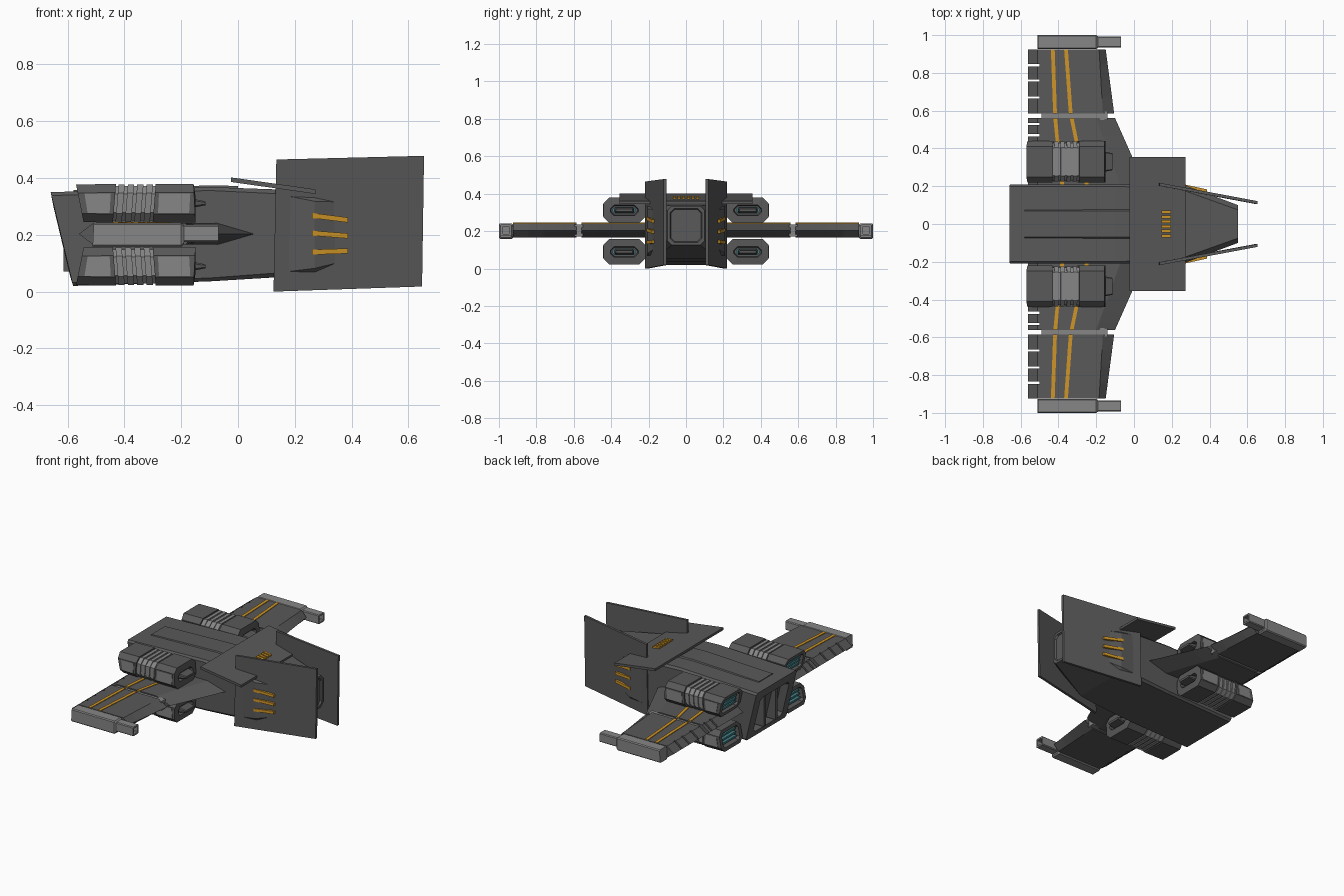
import bpy, bmesh

def material(name, r, g, b):
    m = bpy.data.materials.new(name)
    m.diffuse_color = (r, g, b, 1)
    return m

DARK = material("dark_hull", 0.10, 0.10, 0.10)
LIGHT = material("light_metal", 0.24, 0.24, 0.24)
GOLD = material("gold_paint", 0.62, 0.30, 0.02)
TEAL = material("teal_glow", 0.06, 0.22, 0.25)

def loft(name, rings, mat=DARK, mirror=False):
    """Skin a list of equal-length point rings and cap both ends."""
    bm = bmesh.new()
    vs = [[bm.verts.new(p) for p in r] for r in rings]
    n = len(vs[0])
    for a, b in zip(vs, vs[1:]):
        for i in range(n):
            bm.faces.new((a[i], a[(i + 1) % n], b[(i + 1) % n], b[i]))
    bm.faces.new(vs[0])
    bm.faces.new(vs[-1])
    bmesh.ops.remove_doubles(bm, verts=bm.verts[:], dist=1e-5)
    bmesh.ops.recalc_face_normals(bm, faces=bm.faces[:])
    me = bpy.data.meshes.new(name)
    bm.to_mesh(me)
    bm.free()
    me.materials.append(mat)
    ob = bpy.data.objects.new(name, me)
    bpy.context.collection.objects.link(ob)
    if mirror:
        m = ob.modifiers.new("mirror", 'MIRROR')
        m.use_axis = (False, True, False)
        m.use_mirror_merge = False
    return ob

def sec(x, yc, zc, hy, hz, c, slant=0.0):
    """Chamfered rectangle across x; slant shifts x with height."""
    pts = [(hy, hz - c), (hy - c, hz), (c - hy, hz), (-hy, hz - c),
           (-hy, c - hz), (c - hy, -hz), (hy - c, -hz), (hy, c - hz)]
    return [(x + slant * z, yc + y, zc + z) for y, z in pts]

def box(name, x0, x1, y0, y1, z0, z1, mat=DARK, mirror=False):
    ring = lambda x: [(x, y0, z0), (x, y1, z0), (x, y1, z1), (x, y0, z1)]
    return loft(name, [ring(x0), ring(x1)], mat, mirror)

# Fuselage with recessed slanted stern and tapered nose
loft("fuselage", [
    sec(-0.57, 0, 0.175, 0.14, 0.11, 0.02, -0.24),
    sec(-0.62, 0, 0.175, 0.15, 0.12, 0.02, -0.24),
    sec(-0.62, 0, 0.185, 0.21, 0.165, 0.012, -0.24),
    sec(-0.10, 0, 0.202, 0.21, 0.166, 0.012),
    sec(0.13, 0, 0.205, 0.21, 0.155, 0.015),
    sec(0.27, 0, 0.200, 0.205, 0.148, 0.03),
    sec(0.55, 0, 0.230, 0.10, 0.105, 0.025),
    sec(0.55, 0, 0.230, 0.085, 0.09, 0.02),
    sec(0.54, 0, 0.230, 0.08, 0.085, 0.02)])
box("stern_rib", -0.615, -0.55, 0.05, 0.07, 0.07, 0.29, DARK, True)
loft("spine_panel", [
    [(x, -0.09, z - 0.02), (x, 0.09, z - 0.02), (x, 0.07, z), (x, -0.07, z)]
    for x, z in ((-0.58, 0.357), (-0.10, 0.374), (0.0, 0.372))])

# Wide roof plate over the cockpit
loft("roof_plate", [
    [(x, -0.355, z - 0.016), (x, 0.355, z - 0.016), (x, 0.355, z), (x, -0.355, z)]
    for x, z in ((-0.025, 0.402), (0.272, 0.36))])
for i in range(6):
    y = -0.0625 + i * 0.025
    loft("roof_vent", [
        [(x, y - 0.008, z - 0.02), (x, y + 0.008, z - 0.02), (x, y + 0.008, z), (x, y - 0.008, z)]
        for x, z in ((0.145, 0.388), (0.195, 0.381))], GOLD)

# Large toed-in side shields
loft("side_shield", [
    [(0.125, y0, 0.0), (0.135, y0, 0.465), (0.655, y1, 0.478), (0.648, y1, 0.018)]
    for y0, y1 in ((0.202, 0.105), (0.218, 0.121))], DARK, True)
for z0, z1 in ((0.268, 0.252), (0.206, 0.196), (0.139, 0.143)):
    loft("side_vent", [
        [(x, yi, z - 0.009), (x, yo, z - 0.009), (x, yo, z + 0.009), (x, yi, z + 0.009)]
        for x, yi, yo, z in ((0.26, 0.17, 0.211, z0), (0.387, 0.14, 0.183, z1))], GOLD, True)

# Wings: wedge-edged sections with notched trailing edge
def wing_ring(y, xt, xl, bevel, h=0.038, zc=0.203):
    xa = max(-0.51, xt)
    return [(xt, y, zc), (xa, y, zc + h), (xl - bevel, y, zc + h),
            (xl, y, zc), (xl - bevel, y, zc - h), (xa, y, zc - h)]

def wing(name, y0, y1, xl0, xl1, b0, b1, notches):
    stations = [(y0, -0.56)]
    for n in notches:
        stations += [(n - 0.006, -0.56), (n - 0.006, -0.50), (n + 0.006, -0.50), (n + 0.006, -0.56)]
    stations.append((y1, -0.56))
    rings = []
    for y, xt in stations:
        t = (y - y0) / (y1 - y0)
        rings.append(wing_ring(y, xt, xl0 + t * (xl1 - xl0), b0 + t * (b1 - b0)))
    loft(name, rings, DARK, True)

wing("inner_wing", 0.20, 0.56, 0.06, -0.10, 0.13, 0.10, (0.47, 0.53))
wing("outer_wing", 0.585, 0.925, -0.105, -0.15, 0.06, 0.035, (0.67, 0.76, 0.84))
box("wing_joint", -0.49, -0.14, 0.55, 0.595, 0.172, 0.234, LIGHT, True)

# Gold stripes on the wing tops
for path in (((0.21, -0.38), (0.44, -0.405), (0.56, -0.417)),
             ((0.585, -0.418), (0.925, -0.43)),
             ((0.21, -0.25), (0.44, -0.305), (0.56, -0.33)),
             ((0.585, -0.335), (0.925, -0.36))):
    loft("wing_stripe", [
        [(x - 0.01, y, 0.235), (x + 0.01, y, 0.235), (x + 0.01, y, 0.245), (x - 0.01, y, 0.245)]
        for y, x in path], GOLD, True)

# Wing tip blocks with hollow square barrels
loft("wing_tip", [sec(-0.51, 0.963, 0.2, 0.037, 0.042, 0.006, 0.05),
                  sec(-0.20, 0.963, 0.2, 0.037, 0.042, 0.006),
                  sec(-0.19, 0.963, 0.2, 0.03, 0.034, 0.006)], LIGHT, True)
loft("tip_barrel", [sec(-0.20, 0.963, 0.205, 0.029, 0.03, 0.005),
                    sec(-0.068, 0.963, 0.205, 0.029, 0.03, 0.005),
                    sec(-0.068, 0.963, 0.205, 0.019, 0.02, 0.004),
                    sec(-0.12, 0.963, 0.205, 0.019, 0.02, 0.004)], LIGHT, True)

# Engine pods, above (s=1) and below (s=-1) each wing
Y = 0.33
for s, label in ((1, "upper"), (-1, "lower")):
    zc = 0.2 + s * 0.111
    loft(label + "_engine_rear", [
        sec(-0.51, Y, zc, 0.08, 0.04, 0.015, -0.2 * s),
        sec(-0.557, Y, zc, 0.085, 0.045, 0.015, -0.2 * s),
        sec(-0.557, Y, zc, 0.11, 0.066, 0.03, -0.2 * s),
        sec(-0.435, Y, zc, 0.11, 0.068, 0.03, 0.08 * s)], DARK, True)
    loft(label + "_engine_core", [
        sec(-0.45, Y, zc, 0.10, 0.06, 0.028, 0.08 * s),
        sec(-0.28, Y, zc, 0.10, 0.06, 0.028, 0.08 * s)], LIGHT, True)
    for i in range(4):
        x = -0.415 + i * 0.033
        loft(label + "_engine_rib", [
            sec(x - 0.011, Y, zc, 0.106, 0.066, 0.03, 0.08 * s),
            sec(x + 0.011, Y, zc, 0.106, 0.066, 0.03, 0.08 * s)], LIGHT, True)
    loft(label + "_engine_front", [
        sec(-0.295, Y, zc, 0.11, 0.068, 0.03, 0.08 * s),
        sec(-0.153, Y, zc, 0.11, 0.068, 0.03, -0.05 * s),
        sec(-0.150, Y, zc, 0.075, 0.028, 0.02),
        sec(-0.20, Y, zc, 0.07, 0.024, 0.018)], DARK, True)
    loft(label + "_intake_glow", [
        sec(-0.20, Y, zc, 0.062, 0.018, 0.012),
        sec(-0.165, Y, zc, 0.062, 0.018, 0.012)], TEAL, True)
    loft(label + "_intake_nub", [
        sec(-0.20, Y, zc, 0.055, 0.014, 0.006),
        sec(-0.15, Y, zc, 0.052, 0.014, 0.006),
        sec(-0.115, Y, zc, 0.045, 0.007, 0.004)], DARK, True)
    for k in (-1, 0, 1):
        z = zc + k * 0.024
        loft(label + "_exhaust_strip", [
            sec(x - 0.2 * s * (z - zc), Y, z, 0.072, 0.006, 0.002)
            for x in (-0.545, -0.50)], TEAL, True)
    # Pale panels on the outer flanks
    for x0, x1, sl in ((-0.535, -0.45, -0.16 * s), (-0.28, -0.17, 0.05 * s)):
        loft(label + "_flank_panel", [
            [(x0 + sl * d, y, zc + d) for d in (-0.034, 0.034)] +
            [(x1 + 0.06 * s * d, y, zc + d) for d in (0.034, -0.034)]
            for y in (0.43, 0.443)], LIGHT, True)
